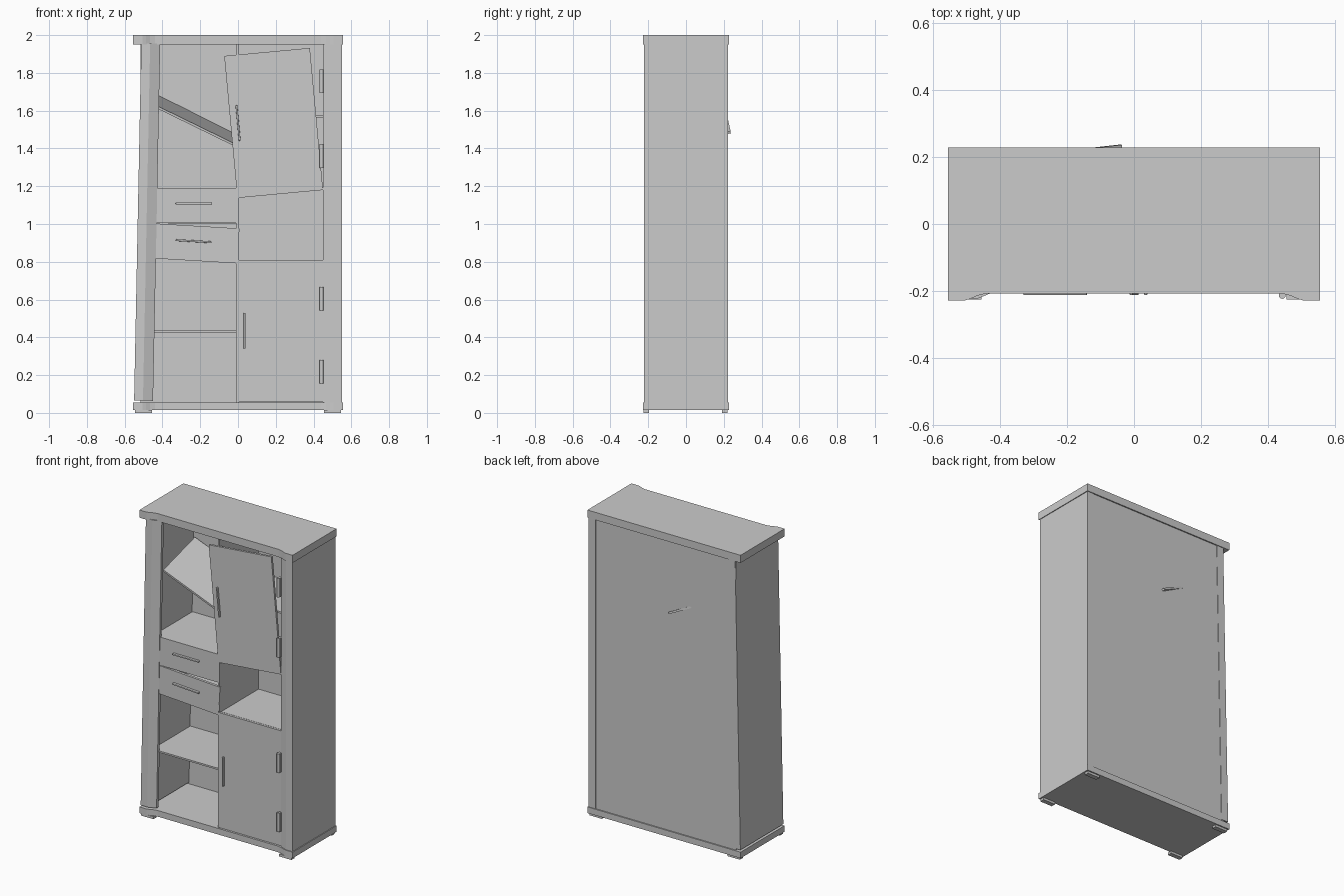
import bpy, bmesh, math
from mathutils import Matrix, Vector

if "Cube" in bpy.data.objects:
    bpy.data.objects.remove(bpy.data.objects["Cube"])


def finish(name, bm, matrix=None):
    if matrix:
        bmesh.ops.transform(bm, matrix=matrix, verts=bm.verts)
    bmesh.ops.recalc_face_normals(bm, faces=bm.faces)
    mesh = bpy.data.meshes.new(name)
    bm.to_mesh(mesh)
    bm.free()
    ob = bpy.data.objects.new(name, mesh)
    bpy.context.collection.objects.link(ob)
    return ob


def box(name, x, y, z, matrix=None):
    bm = bmesh.new()
    bmesh.ops.create_cube(bm, size=1)
    for v in bm.verts:
        v.co = [r[0] + (c + 0.5) * (r[1] - r[0]) for c, r in zip(v.co, (x, y, z))]
    return finish(name, bm, matrix)


def prism(name, outline, z0, z1, matrix=None):
    bm = bmesh.new()
    face = bm.faces.new([bm.verts.new((x, y, z0)) for x, y in outline])
    ext = bmesh.ops.extrude_face_region(bm, geom=[face])
    for v in ext["geom"]:
        if isinstance(v, bmesh.types.BMVert):
            v.co.z = z1
    return finish(name, bm, matrix)


def turn_about(x, z, degrees):
    """Rotation in the front plane; positive is counter-clockwise from the front."""
    p = Matrix.Translation((x, 0, z))
    return p @ Matrix.Rotation(-math.radians(degrees), 4, 'Y') @ p.inverted()


# Top and base plates with projecting front corners
right = [(0.555, 0.228), (0.555, -0.228), (0.505, -0.228), (0.488, -0.223),
         (0.465, -0.213), (0.44, -0.207)]
plate = right + [(-x, y) for x, y in reversed(right)]
prism("top_plate", plate, 1.95, 2.0)
prism("base_plate", plate, 0.015, 0.055)

# Feet
for sx in (-1, 1):
    for y in ((-0.225, -0.195), (0.19, 0.22)):
        box("foot", sorted((sx * 0.455, sx * 0.545)), y, (0, 0.016))

# Side panels with chamfered front pilasters; the left one leans inward
side = [(0.55, 0.223), (0.55, -0.222), (0.503, -0.222), (0.45, -0.2),
        (0.45, -0.18), (0.50, -0.18), (0.50, 0.223)]
prism("right_side", side, 0.055, 1.95)
prism("left_side", [(-x, y) for x, y in side], 0.066, 1.957,
      turn_about(-0.55, 0.066, -1.15))

# Back panel and centre divider
box("back_panel", (-0.515, 0.50), (0.207, 0.22), (0.055, 1.95))
box("centre_divider", (-0.01, 0.004), (-0.195, 0.207), (0.055, 1.95))

# Fixed shelves
for name, x, z, y0 in (("lower_left_shelf", (-0.49, -0.01), (0.425, 0.436), -0.185),
                       ("drawer_top_shelf", (-0.475, -0.01), (1.178, 1.189), -0.18),
                       ("drawer_divider_shelf", (-0.48, -0.01), (0.999, 1.01), -0.17),
                       ("niche_floor", (0.004, 0.50), (0.798, 0.81), -0.18),
                       ("niche_ceiling", (0.004, 0.50), (1.184, 1.195), -0.175),
                       ("upper_right_shelf", (0.004, 0.50), (1.565, 1.577), -0.175)):
    box(name, x, (y0, 0.207), z)

# Fallen shelf, sloping down to the right and poking through the back
origin = Vector((-0.425, -0.17, 1.61))
along, deep, up = Vector((0.41, 0.045, -0.20)), Vector((-0.025, 0.362, 0.07)), Vector((0.004, -0.001, 0.012))
shelf_frame = Matrix.Translation(origin) @ Matrix((along, deep, up)).transposed().to_4x4()
box("fallen_shelf", (0, 1), (0, 1), (0, 1), shelf_frame)


def handle(name, x, z, matrix=None):
    ob = box(name, x, (-0.212, -0.194), z, matrix)
    mod = ob.modifiers.new("rounding", 'BEVEL')
    mod.width = 0.003
    mod.segments = 2


def drawer(name, z0, z1, matrix=None):
    box(name + "_front", (-0.445, 0.003), (-0.197, -0.18), (z0, z1), matrix)
    a, b = z0 + 0.02, z1 - 0.04
    box(name + "_bottom", (-0.43, -0.03), (-0.18, 0.15), (a, a + 0.01), matrix)
    for x in ((-0.43, -0.42), (-0.04, -0.03)):
        box(name + "_side", x, (-0.18, 0.15), (a, b), matrix)
    box(name + "_back", (-0.43, -0.03), (0.14, 0.15), (a, b), matrix)
    mid = (z0 + z1) / 2 + 0.011
    handle(name + "_handle", (-0.33, -0.14), (mid - 0.005, mid + 0.005), matrix)


# Drawers; the lower one hangs crooked
drawer("upper_drawer", 1.005, 1.19)
drawer("lower_drawer", 0.818, 1.003, turn_about(-0.445, 0.91, -3.4))

# Doors; the upper one has swung off its hinges
loose = turn_about(0.45, 1.18, 5.3)
box("lower_door", (-0.008, 0.45), (-0.197, -0.182), (0.057, 0.81))
handle("lower_door_handle", (0.03, 0.04), (0.34, 0.53))
box("upper_door", (-0.005, 0.45), (-0.199, -0.184), (1.18, 1.935), loose)
handle("upper_door_handle", (0.03, 0.04), (1.48, 1.67), loose)

# Hinge barrels
for z in (0.217, 0.605, 1.36, 1.755):
    bm = bmesh.new()
    bmesh.ops.create_cone(bm, cap_ends=True, segments=16, radius1=0.01, radius2=0.01, depth=0.125,
                          matrix=Matrix.Translation((0.442, -0.213, z)))
    hinge = finish("hinge", bm)
    for f in hinge.data.polygons:
        f.use_smooth = len(f.vertices) == 4
    box("hinge_leaf", (0.438, 0.455), (-0.208, -0.19), (z - 0.0625, z + 0.0625))
